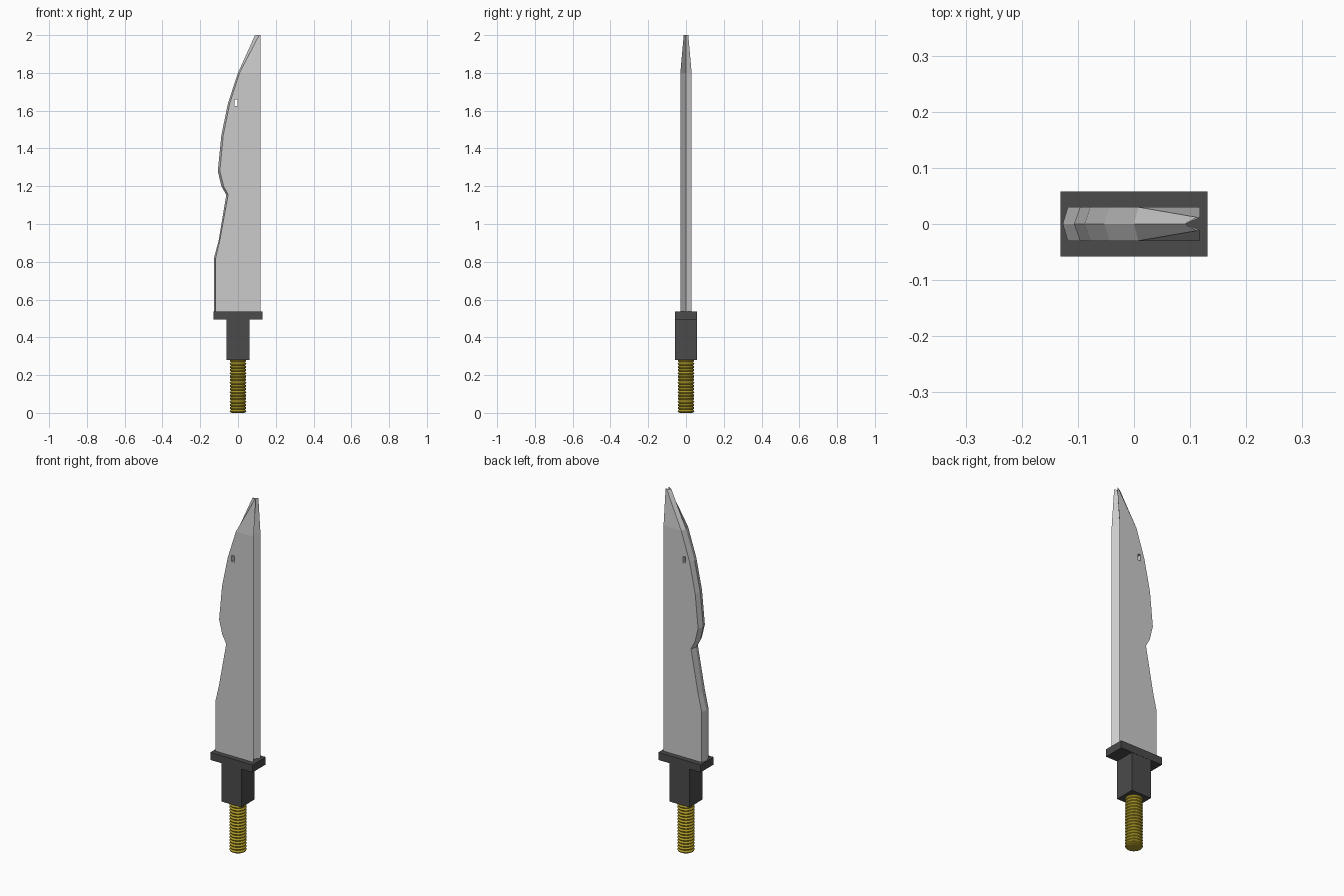
import bpy, bmesh, math

if "Cube" in bpy.data.objects:
    bpy.data.objects.remove(bpy.data.objects["Cube"])


def material(name, rgb):
    m = bpy.data.materials.new(name)
    m.diffuse_color = (*rgb, 1)
    m.use_nodes = True
    m.node_tree.nodes["Principled BSDF"].inputs["Base Color"].default_value = m.diffuse_color
    return m


def add_object(name, bm, mat=None):
    bmesh.ops.recalc_face_normals(bm, faces=bm.faces)
    me = bpy.data.meshes.new(name)
    bm.to_mesh(me)
    bm.free()
    ob = bpy.data.objects.new(name, me)
    bpy.context.collection.objects.link(ob)
    if mat:
        me.materials.append(mat)
    return ob


def loft(name, rows, mat=None):
    """Skin closed cross-sections and cap both ends."""
    bm = bmesh.new()
    loops = [[bm.verts.new(p) for p in row] for row in rows]
    n = len(rows[0])
    for a, b in zip(loops, loops[1:]):
        for i in range(n):
            j = (i + 1) % n
            bm.faces.new((a[i], a[j], b[j], b[i]))
    bm.faces.new(loops[0][::-1])
    bm.faces.new(loops[-1])
    return add_object(name, bm, mat)


def box(name, x, y, z0, z1, mat=None):
    corners = [(-x, -y), (x, -y), (x, y), (-x, y)]
    return loft(name, [[(a, b, z) for a, b in corners] for z in (z0, z1)], mat)


dark = material("dark_grey", (0.07, 0.07, 0.07))
gold = material("dull_gold", (0.42, 0.32, 0.02))

# Blade: (z, cutting ridge x, bevel shoulder x, half thickness), grooved spine
sections = [
    (0.53, -0.127, -0.118, 0.03), (0.82, -0.127, -0.118, 0.03),
    (0.91, -0.103, -0.097, 0.03), (1.155, -0.062, -0.052, 0.03),
    (1.20, -0.088, -0.076, 0.03), (1.28, -0.107, -0.096, 0.03),
    (1.47, -0.088, -0.078, 0.03), (1.64, -0.053, -0.043, 0.03),
    (1.80, 0.0, 0.008, 0.03), (2.0, 0.09, 0.112, 0.012),
]
spine, groove = 0.118, 0.092
blade = loft("blade", [
    [(r, 0, z), (s, -t, z), (spine, -t, z), (groove, 0, z), (spine, t, z), (s, t, z)]
    for z, r, s, t in sections])

# Small hole near the tip
hole = box("hole_cutter", 0.008, 0.1, 1.625, 1.66)
hole.location.x = -0.01
hole.hide_render = True
hole.hide_viewport = True
cut = blade.modifiers.new("hole", 'BOOLEAN')
cut.operation = 'DIFFERENCE'
cut.object = hole

# Guard and square grip
box("guard", 0.131, 0.058, 0.495, 0.537, dark)
box("grip", 0.061, 0.057, 0.28, 0.496, dark)

# Ribbed round handle: stacked rings turned around z
rings, sides, height = 17, 20, 0.285
pitch = height / rings
profile = [(0.033, 0.0)]
for i in range(rings):
    for f, r in ((0.2, 0.041), (0.5, 0.044), (0.8, 0.041), (1.0, 0.036)):
        profile.append((r, (i + f) * pitch))
loft("ribbed_handle", [
    [(r * math.cos(2 * math.pi * k / sides), r * math.sin(2 * math.pi * k / sides), z)
     for k in range(sides)] for r, z in profile], gold)
